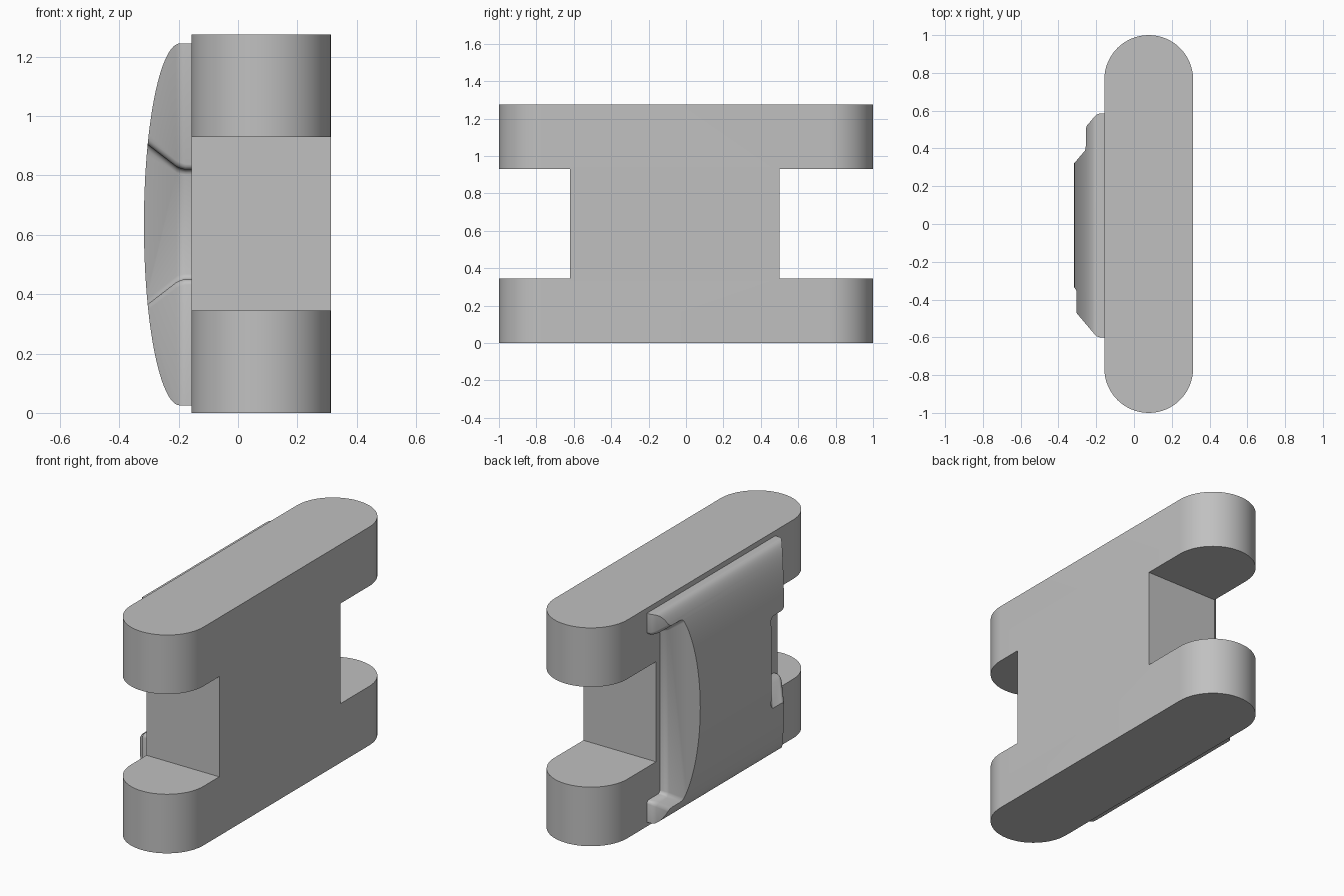
import bpy, bmesh, math

if "Cube" in bpy.data.objects:
    bpy.data.objects.remove(bpy.data.objects["Cube"], do_unlink=True)

BODY_X, RADIUS, HEIGHT = 0.078, 0.235, 1.275
MID_Z = 0.635

grey = bpy.data.materials.new("plain grey")
grey.use_nodes = True
colour = (0.53, 0.53, 0.53, 1)
grey.diffuse_color = colour
grey.node_tree.nodes["Principled BSDF"].inputs["Base Color"].default_value = colour


def loft(name, loops, round_width=0):
    """Skin equal loops of points and cap both ends."""
    bm = bmesh.new()
    rings = [[bm.verts.new(p) for p in loop] for loop in loops]
    n = len(rings[0])
    for a, b in zip(rings, rings[1:]):
        for i in range(n):
            j = (i + 1) % n
            bm.faces.new((a[i], a[j], b[j], b[i]))
    bm.faces.new(rings[0][::-1])
    bm.faces.new(rings[-1])
    bmesh.ops.recalc_face_normals(bm, faces=bm.faces)
    if round_width:
        caps = set(rings[0]) | set(rings[-1])
        edges = [e for e in bm.edges if not (e.verts[0] in caps and e.verts[1] in caps)
                 and e.calc_face_angle(0) > 0.3]
        bmesh.ops.bevel(bm, geom=edges, offset=round_width, segments=3,
                        profile=0.5, affect='EDGES')
    mesh = bpy.data.meshes.new(name)
    bm.to_mesh(mesh)
    bm.free()
    obj = bpy.data.objects.new(name, mesh)
    bpy.context.collection.objects.link(obj)
    mesh.materials.append(grey)
    return obj


def box(name, x0, x1, y0, y1, z0, z1):
    return loft(name, [[(x0, y0, z), (x1, y0, z), (x1, y1, z), (x0, y1, z)]
                       for z in (z0, z1)])


def combine(obj, helper, operation):
    """Apply a boolean and discard its helper."""
    helper.hide_render = True
    bpy.context.view_layer.objects.active = obj
    mod = obj.modifiers.new("shape", 'BOOLEAN')
    mod.operation, mod.object, mod.solver = operation, helper, 'EXACT'
    bpy.ops.object.modifier_apply(modifier=mod.name)
    bpy.data.objects.remove(helper, do_unlink=True)


def smooth(obj):
    bpy.ops.object.select_all(action='DESELECT')
    obj.select_set(True)
    bpy.context.view_layer.objects.active = obj
    bpy.ops.object.shade_smooth_by_angle(angle=math.radians(32))


# Main body: round-ended block with a notch in each end
outline = []
for side in (1, -1):
    for i in range(33):
        a = math.pi * i / 32
        outline.append((BODY_X + side * RADIUS * math.cos(a),
                        side * (1 - RADIUS + RADIUS * math.sin(a))))
body = loft("link_body", [[(x, y, z) for x, y in outline] for z in (0, HEIGHT)])
for y0, y1 in ((-1.2, -0.62), (0.50, 1.2)):
    combine(body, box("notch_cutter", -0.5, 0.6, y0, y1, 0.345, 0.93), 'DIFFERENCE')
smooth(body)

# Pad: domed plate running along the side of the body
dome = [(-0.14, 0.025)]
for i in range(49):
    a = math.pi * i / 48
    dome.append((-0.195 - 0.122 * math.sin(a), MID_Z - 0.61 * math.cos(a)))
dome.append((-0.14, 1.245))
pad = loft("side_pad", [[(x, y, z) for x, z in dome] for y in (-0.8, 0.8)])

# Pad edge: stepped outline with sloped sides and a recess in each end
step = [(0.585, -0.1), (0.585, 0.15), (0.465, 0.15), (0.465, 1.12),
        (0.585, 1.12), (0.585, 1.4), (-0.60, 1.4), (-0.60, 0.82),
        (-0.48, 0.82), (-0.48, 0.45), (-0.60, 0.45), (-0.60, -0.1)]


def inset(x):
    d = max(0, -0.195 - x)
    loop = []
    for y, z in step:
        dz = math.copysign(0.77 * d, z - MID_Z) if 0 < z < 1.3 else 0
        loop.append((x, y - math.copysign(1.18 * d, y), z + dz))
    return loop


combine(pad, loft("pad_outline", [inset(x) for x in (-0.10, -0.195, -0.40)], 0.018),
        'INTERSECT')
smooth(pad)
